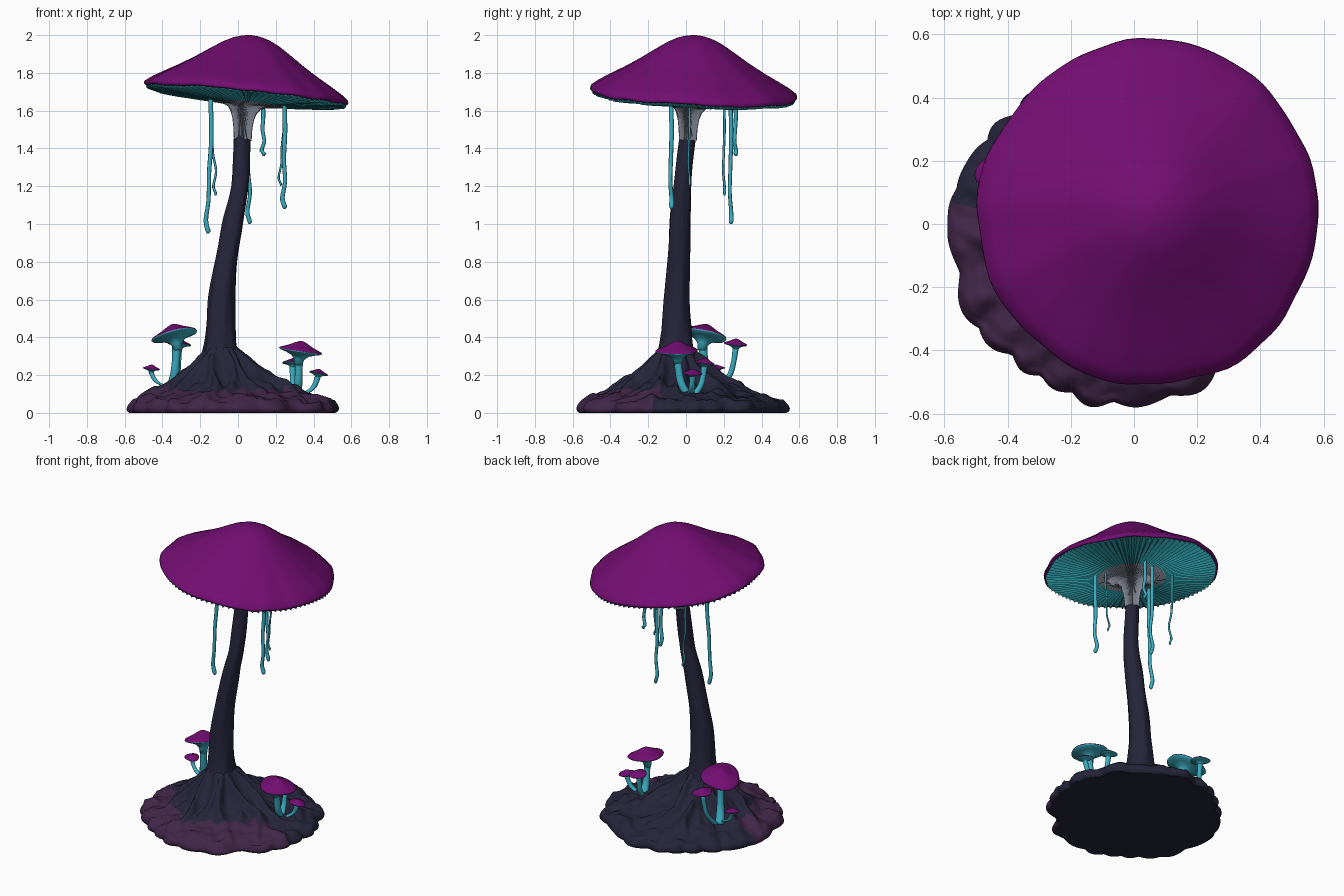
import bpy, math
from mathutils import Vector, noise

if "Cube" in bpy.data.objects:
    bpy.data.objects.remove(bpy.data.objects["Cube"])

def mat(name, r, g, b):
    m = bpy.data.materials.new(name)
    m.diffuse_color = (r, g, b, 1)
    m.use_nodes = True
    m.node_tree.nodes["Principled BSDF"].inputs["Base Color"].default_value = m.diffuse_color
    return m

NAVY = mat("dark navy bark", 0.018, 0.018, 0.042)
SOIL = mat("dark purple soil", 0.052, 0.019, 0.065)
CAP = mat("purple cap", 0.17, 0.004, 0.168)
GILL = mat("teal gills", 0.02, 0.27, 0.32)
GLOW = mat("bright teal", 0.045, 0.42, 0.54)
GREY = mat("grey funnel", 0.2, 0.22, 0.27)
TAU = math.tau

def loft(name, rings, mats, colour=None, smooth=True):
    """Skin closed rings of equal length and cap both ends."""
    n = len(rings[0])
    verts = [v for ring in rings for v in ring]
    faces, idx = [], []
    for i in range(len(rings) - 1):
        for j in range(n):
            k = (j + 1) % n
            faces.append((i*n + j, i*n + k, (i+1)*n + k, (i+1)*n + j))
            idx.append(colour(i, j) if colour else 0)
    faces += [tuple(range(n))[::-1], tuple(range((len(rings)-1)*n, len(rings)*n))]
    idx += [idx[0], idx[-1]]
    me = bpy.data.meshes.new(name)
    me.from_pydata(verts, [], faces)
    for m in mats:
        me.materials.append(m)
    for p, c in zip(me.polygons, idx):
        p.material_index = c
        p.use_smooth = smooth
    ob = bpy.data.objects.new(name, me)
    bpy.context.collection.objects.link(ob)
    return ob

def interp(table, x):
    for (a, fa), (b, fb) in zip(table, table[1:]):
        if x <= b:
            return fa + (fb - fa) * max(0, (x - a) / (b - a))
    return table[-1][1]

def smooth_path(pts, steps=5):
    """Catmull-Rom through tuples (x, y, z, radius)."""
    P = [Vector(p) for p in pts]
    P = [2*P[0] - P[1]] + P + [2*P[-1] - P[-2]]
    out = []
    for a, b, c, d in zip(P, P[1:], P[2:], P[3:]):
        for s in range(steps):
            t = s / steps
            out.append(0.5*(2*b + (c-a)*t + (2*a-5*b+4*c-d)*t*t + (3*b-a-3*c+d)*t**3))
    return out + [P[-2]]

def tube(name, pts, material, sides=10, bump=0.0):
    if pts[0][2] > pts[-1][2]:
        pts = pts[::-1]
    rings = []
    for x, y, z, r in smooth_path(pts):
        ring = []
        for j in range(sides):
            a = TAU * j / sides
            q = r * (1 + bump * noise.noise(Vector((2*math.cos(a), 2*math.sin(a), z*4))))
            ring.append((x + q*math.cos(a), y + q*math.sin(a), z))
        rings.append(ring)
    return loft(name, rings, [material])

# Ground mound with roots running down from the trunk
SEG = 224
BASE = [(0.1, .37), (.15, .33), (.22, .275), (.33, .21), (.45, .16), (.6, .12), (.75, .095),
        (.88, .077), (.95, .062), (1, .03)]
ROOTS = [(0.1, .9), (0.75, .75), (1.45, .8), (2.1, .85), (2.75, .8), (3.35, .9),
         (3.95, .75), (4.4, .85), (4.85, .8), (5.3, .7), (5.8, .85)]

def root_height(t, a):
    h = 0
    for k, (ra, reach) in enumerate(ROOTS):
        c = ra + 0.16 * math.sin(7*t + k*2.3)
        d = (a - c + math.pi) % TAU - math.pi
        w = 0.026 / (t * 0.56)
        fade = max(0, min(1, (reach - t) * 3)) * min(1, max(0, (t - .08) * 6))
        h = max(h, 0.05 * math.exp(-(d/w)**2) * fade)
    return h

def dent(a, centre):
    d = (a - centre + math.pi) % TAU - math.pi
    return math.exp(-(d / .22)**2)

levels = [(.97, 0), (.995, .01), (1.0, .024), (.99, .04), (.97, .054)]
levels += [(.95 - .85*i/40, None) for i in range(41)]
rings, info = [], []
for t, fixed in levels:
    ring, row = [], []
    for j in range(SEG):
        a = TAU * j / SEG
        ca, sa = math.cos(a), math.sin(a)
        R = 0.54 + 0.022*abs(math.sin(10.5*a + 1.5*math.sin(3*a))) + 0.035*noise.noise(Vector((3*ca, 3*sa, 5)))
        R -= .035 * dent(a, 2.42) + .035 * dent(a, -.85)
        r = t * R if t > .5 else t * (R*t + .56*(.5 - t)) / .5
        cx, cy = -.09 + .065*t, -.05 + .035*t
        x, y = cx + r*ca, cy + r*sa
        rh = root_height(t, a)
        if fixed is None:
            z = interp(BASE, t) + rh + 0.03*min(1, t*1.5)*noise.noise(Vector((x*9, y*9, 1)))
            z += 0.016 * min(1, t*2) * noise.noise(Vector((x*20, y*20, 3)))
        else:
            z = fixed * (1 + 0.5*noise.noise(Vector((x*9, y*9, 2))))
        ring.append((x, y, z))
        row.append((t, rh))
    rings.append(ring)
    info.append(row)

flat = [v for ring in rings for v in ring]
fit = []
for ax, lo, hi in ((0, -.59, .535), (1, -.58, .55)):
    a, b = min(v[ax] for v in flat), max(v[ax] for v in flat)
    fit.append((lo, (hi - lo) / (b - a), a))
rings = [[(fit[0][0] + (v[0]-fit[0][2])*fit[0][1], fit[1][0] + (v[1]-fit[1][2])*fit[1][1], v[2])
          for v in ring] for ring in rings]

def mound_colour(i, j):
    x, y, z = rings[i][j]
    t, rh = info[i][j]
    n = noise.noise(Vector((x*6, y*6, 8)))
    return int(t > .62 + .1*n and rh < .014 and y < -.05 - .27*x + .09*n)

mound = loft("ground_mound", rings, [NAVY, SOIL], mound_colour)
mound.data.polygons[-2].material_index = 0
mound.data.polygons[-2].use_smooth = False

# Leaning trunk
tube("trunk", [(-.09, -.05, .16, .15), (-.09, -.05, .25, .12), (-.09, -.05, .32, .098),
               (-.09, -.05, .4, .083),
               (-.088, -.047, .6, .067), (-.065, -.04, .8, .06), (-.03, -.032, 1.0, .056),
               (.01, -.02, 1.2, .046), (.022, .008, 1.45, .044), (.04, .025, 1.66, .036)],
     NAVY, 28, 0.15)

# Main cap: tilted plane with a rounded cone over it
def plane(x, y):
    return 1.695 - .098*(x - .05) - .055*(y - .035)

def rim(a):
    v = Vector((1.6*math.cos(a), 1.6*math.sin(a), 0))
    w = Vector((4*math.cos(a), 4*math.sin(a), 6))
    return (1.005 + .03*noise.noise(v) + .015*noise.noise(w),
            .012*noise.noise(v + Vector((9, 3, 4))) + .008*noise.noise(w))

def cap_ring(r, h, n, cx=.05, cy=.035, fold=0.0):
    ring = []
    for j in range(n):
        a = TAU * j / n
        k, dz = rim(a)
        s = r / .54
        f = fold if j % 2 else -fold
        q = r * (1 + (k - 1)*s) - .3*f
        x, y = cx + q*math.cos(a), cy + q*math.sin(a)
        ring.append((x, y, plane(x, y) + h + dz*s*s + f))
    return ring

DOME = [(.515, -.008), (.532, -.016), (.54, -.008), (.537, .006), (.5, .035), (.44, .072), (.37, .113),
        (.29, .164), (.22, .213), (.15, .26), (.1, .286), (.06, .299), (.03, .305), (.008, .307)]
loft("main_cap", [cap_ring(r, h, 96, .05 + .08*max(0, h), .035 + .05*max(0, h))
                  for r, h in DOME], [CAP])

# Pleated gills running into the grey funnel at the top of the trunk
GILLS = [(.046, -.252), (.049, -.19), (.056, -.14), (.068, -.105), (.085, -.08), (.115, -.066),
         (.16, -.058), (.21, -.052), (.25, -.047), (.3, -.042), (.38, -.034), (.46, -.027),
         (.526, -.018), (.5, .01)]
grings = []
for r, h in GILLS:
    f = min(1, max(0, (r - .046) / .1))
    fold = .0035 if r < .09 else .004 + .007*min(1, (r - .09) / .2)
    grings.append(cap_ring(r, h, 90*2, .025 + .025*f, .01 + .025*f, fold))
loft("gills", grings, [GILL, GREY], lambda i, j: int(GILLS[i][0] < .2), False)

# Hanging strands: x, y, end height, thickness, drift
for k, (x, y, end, r, dx) in enumerate([
        (-.145, -.03, .95, .012, -.02), (-.14, .2, 1.15, .007, .015), (.13, .26, 1.36, .011, 0),
        (.245, -.08, 1.08, .012, -.005), (.24, .015, 1.2, .006, -.02), (.05, .235, 1.0, .011, .005)]):
    top = 1.67
    L = top - end
    tube(f"hanging_strand_{k+1}", [
        (x, y, top, r), (x + .004, y + .004, top - .3*L, r), (x + dx*.4, y, top - .55*L, r*.95),
        (x + dx + .009, y - .003, top - .75*L, r*.9), (x + dx - .005, y + .004, end + .1*L, r),
        (x + dx + .006, y + .004, end + .015, r*1.1), (x + dx + .006, y + .004, end, r*.5)], GLOW, 8)

# Small mushrooms: base, rim centre, radius, tilt slopes
SMALL = [(0.02, .45), (.12, .43), (.3, .35), (.52, .23), (.8, .11), (.96, .04), (1, -.02),
         (.96, -.07), (.65, -.15), (.4, -.25), (.24, -.42), (.18, -.7)]

def small_mushroom(name, base, head, R, sx, sy, stem):
    cx, cy, cz = head
    rs = []
    for r, h in SMALL[::-1]:
        ring = []
        for j in range(32):
            a = TAU * j / 32
            q = r * R * (1 + .06*r*math.sin(3*a + cx*20))
            x, y = q*math.cos(a), q*math.sin(a)
            ring.append((cx + x - sx*h*R, cy + y - sy*h*R, cz + h*R + sx*x + sy*y))
        rs.append(ring)
    loft(name + "_cap", rs, [CAP, GLOW], lambda i, j: int(i < 5))
    B, H = Vector(base), Vector((cx + sx*R*.4, cy + sy*R*.4, cz - .4*R))
    m1 = B.lerp(H, .35) + Vector(((H.x-B.x)*.3, (H.y-B.y)*.3, 0))
    m2 = B.lerp(H, .7) + Vector(((H.x-B.x)*.2, (H.y-B.y)*.2, 0))
    tube(name + "_stem", [(*B, stem*1.25), (*m1, stem), (*m2, stem*.9), (*H, stem)], GLOW, 12)

for args in [
        ("left_large_mushroom", (-.355, .14, .12), (-.335, .1, .415), .12, .22, -.22, .024),
        ("left_small_mushroom", (-.36, .13, .13), (-.458, .16, .235), .045, -.1, .1, .014),
        ("left_back_mushroom", (-.34, .17, .12), (-.31, .265, .365), .062, -.1, -.1, .016),
        ("right_large_mushroom", (.31, .01, .09), (.33, -.045, .33), .112, -.15, .02, .022),
        ("right_small_mushroom", (.33, .02, .09), (.425, .035, .21), .05, -.2, -.05, .017),
        ("right_back_mushroom", (.3, .04, .09), (.29, .1, .265), .055, -.05, -.15, .017)]:
    small_mushroom(*args)
